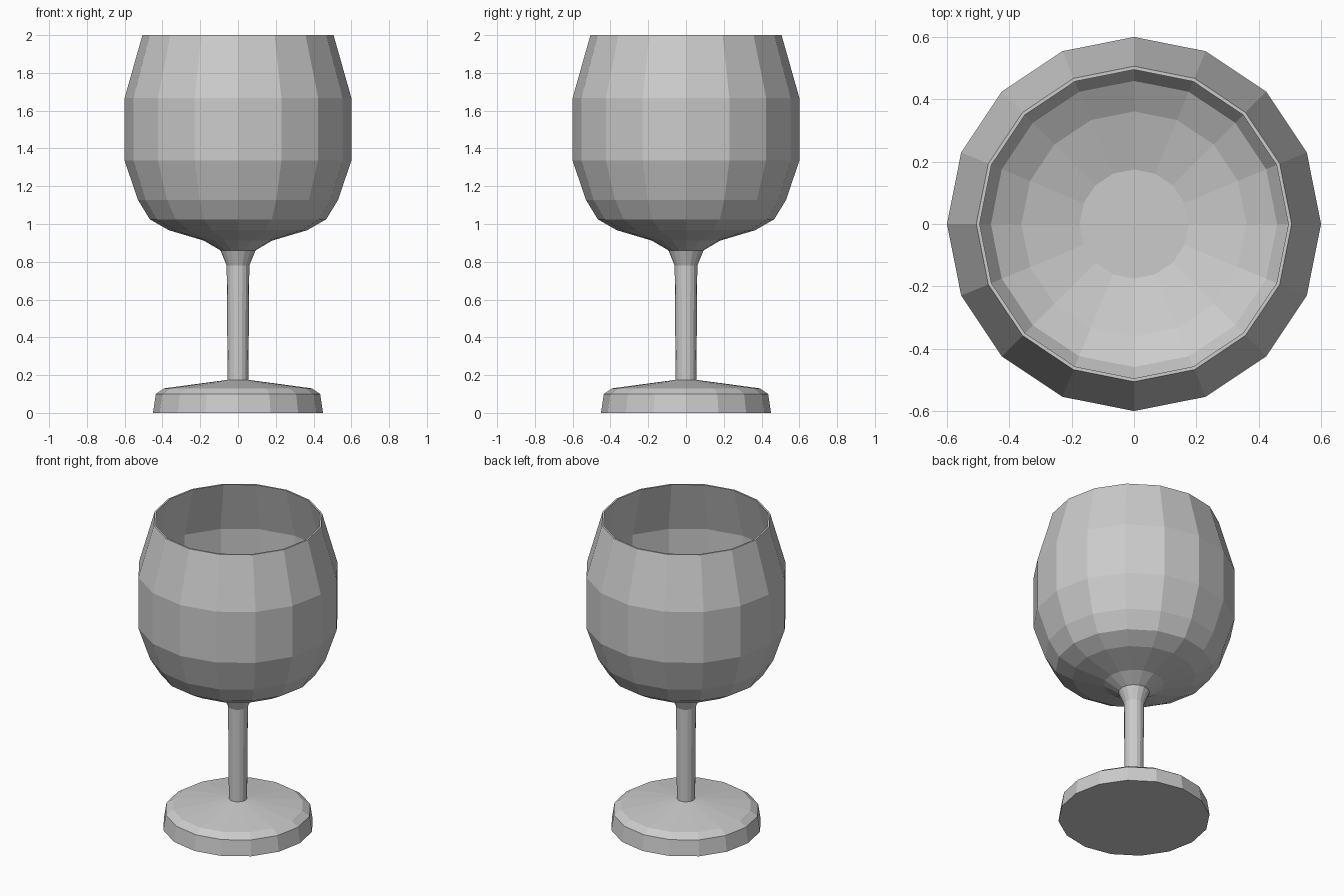
import bpy, bmesh
from math import cos, sin, tau

if "Cube" in bpy.data.objects:
    bpy.data.objects.remove(bpy.data.objects["Cube"])

SIDES = 16

# Half profile (radius, height): base and stem, outer bowl, rim, inner bowl
base_stem = [(0.45, 0.0), (0.435, 0.10), (0.39, 0.13), (0.055, 0.175), (0.06, 0.78)]
outer_bowl = [(0.093, 0.86), (0.18, 0.912), (0.366, 0.967), (0.467, 1.025),
              (0.53, 1.128), (0.60, 1.335), (0.60, 1.668), (0.506, 2.0)]
inner_bowl = [(0.495, 2.0), (0.589, 1.667), (0.589, 1.337), (0.52, 1.134),
              (0.459, 1.034), (0.361, 0.978), (0.175, 0.924)]


def lathe(name, profile):
    """Spin a half profile into a closed, flat-faced solid."""
    bm = bmesh.new()
    rings = [[bm.verts.new((r * cos(tau * i / SIDES), r * sin(tau * i / SIDES), z))
              for i in range(SIDES)] for r, z in profile]
    for low, high in zip(rings, rings[1:]):
        for i in range(SIDES):
            j = (i + 1) % SIDES
            bm.faces.new((low[i], low[j], high[j], high[i]))
    # Underside of the foot and floor of the bowl
    bm.faces.new(rings[0][::-1])
    bm.faces.new(rings[-1])
    mesh = bpy.data.meshes.new(name)
    bm.to_mesh(mesh)
    bm.free()
    obj = bpy.data.objects.new(name, mesh)
    bpy.context.collection.objects.link(obj)
    return obj


lathe("wine_glass", base_stem + outer_bowl + inner_bowl)
